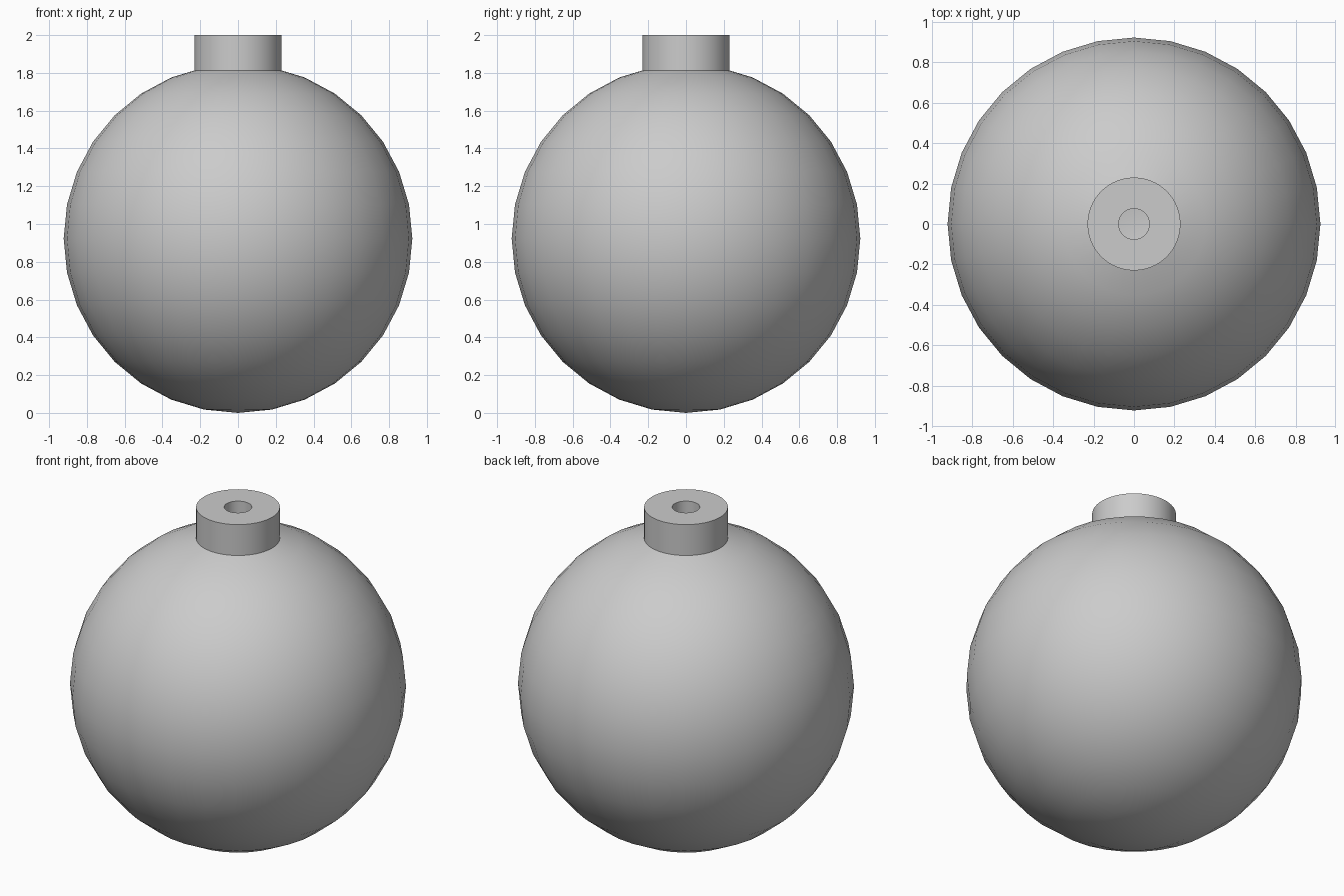
import bpy, bmesh, math

if "Cube" in bpy.data.objects:
    bpy.data.objects.remove(bpy.data.objects["Cube"])

R = 0.923  # ball radius


def finish(name, bm):
    bmesh.ops.remove_doubles(bm, verts=bm.verts, dist=1e-5)
    mesh = bpy.data.meshes.new(name)
    bm.to_mesh(mesh)
    bm.free()
    obj = bpy.data.objects.new(name, mesh)
    bpy.context.collection.objects.link(obj)
    bpy.ops.object.select_all(action='DESELECT')
    obj.select_set(True)
    bpy.context.view_layer.objects.active = obj
    bpy.ops.object.shade_smooth_by_angle(angle=math.radians(30))
    return obj


# Round hollow body, open under the neck
bm = bmesh.new()
bmesh.ops.create_uvsphere(bm, u_segments=32, v_segments=16, radius=R)
top = max(bm.verts, key=lambda v: v.co.z)
bmesh.ops.delete(bm, geom=[top], context='VERTS')
bmesh.ops.translate(bm, verts=bm.verts, vec=(0, 0, R))
finish("round_body", bm)

# Thick neck ring with a narrow bore
profile = [(0.23, 1.80), (0.23, 2.0), (0.076, 2.0), (0.076, 1.83)]
N = 64
bm = bmesh.new()
rings = [[bm.verts.new((r * math.cos(2 * math.pi * i / N),
                        r * math.sin(2 * math.pi * i / N), z))
          for i in range(N)] for r, z in profile]
for lower, upper in zip(rings, rings[1:]):
    for i in range(N):
        j = (i + 1) % N
        bm.faces.new((lower[i], lower[j], upper[j], upper[i]))
finish("neck_ring", bm)
